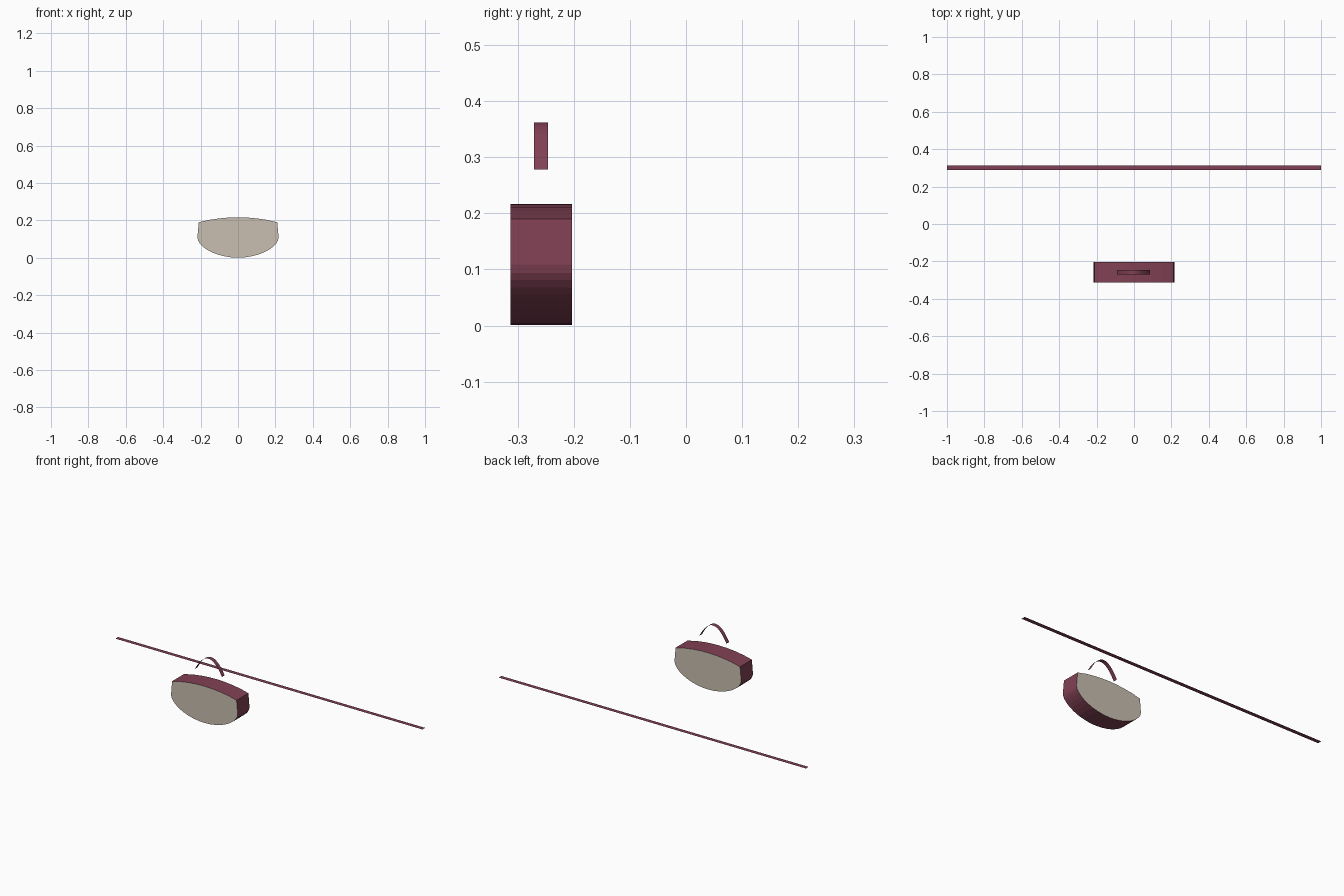
import bpy

if "Cube" in bpy.data.objects:
    bpy.data.objects.remove(bpy.data.objects["Cube"])


def material(name, rgb):
    m = bpy.data.materials.new(name)
    m.diffuse_color = (*rgb, 1)
    m.use_nodes = True
    m.node_tree.nodes["Principled BSDF"].inputs["Base Color"].default_value = m.diffuse_color
    return m


maroon = material("maroon_leather", (0.22, 0.052, 0.088))
beige = material("beige_fabric", (0.58, 0.52, 0.44))


def add_mesh(name, verts, faces, mat):
    me = bpy.data.meshes.new(name)
    me.from_pydata(verts, [], faces)
    me.materials.append(mat)
    ob = bpy.data.objects.new(name, me)
    bpy.context.collection.objects.link(ob)
    return ob


def ribbon(name, path, y0, y1, mat, closed=False):
    """Sweep an xz path across y as a single-sheet band."""
    n = len(path)
    verts = [(x, y, z) for x, z in path for y in (y0, y1)]
    faces = []
    for i in range(n if closed else n - 1):
        a, b = 2 * i, 2 * ((i + 1) % n)
        faces.append((a, a + 1, b + 1, b))
    return add_mesh(name, verts, faces, mat)


# Right half of the bag outline, top centre down to bottom centre
half = [(0, .217), (.05, .2155), (.1, .211), (.155, .203), (.21, .19),
        (.217, .109), (.214, .094), (.207, .081), (.196, .068), (.183, .056),
        (.165, .043), (.14, .03), (.11, .018), (.075, .009), (.038, .003),
        (0, .001)]
left = [(-x, z) for x, z in half[-2:0:-1]]
outline = half + left
front_y, back_y = -0.313, -0.203

# Gusset around the bag
ribbon("bag_gusset", outline, front_y, back_y, maroon, closed=True)

# Front and back panels, each in two halves with a centre seam
n, h = len(outline), len(half)
for name, y, flip in (("front_panel", front_y, True), ("back_panel", back_y, False)):
    faces = [list(range(h)), list(range(h - 1, n)) + [0]]
    if flip:
        faces = [f[::-1] for f in faces]
    # outline runs clockwise seen from the front, so reverse to suit each side
    faces = [f[::-1] for f in faces] if flip else faces
    ob = add_mesh(name, [(x, y, z) for x, z in outline], faces, beige)
    if (ob.data.polygons[0].normal.y < 0) != flip:
        ob.data.flip_normals()

# Arched top handle
steps = 20
arch = []
for i in range(steps + 1):
    t = 2 * i / steps - 1
    arch.append((-.003 + .088 * t, .362 - .084 * t * t))
handle = ribbon("top_handle", arch, -.271, -.246, maroon)
handle.data.flip_normals() if handle.data.polygons[steps // 2].normal.z < 0 else None

# Long shoulder strap laid flat behind the bag
strap = ribbon("shoulder_strap", [(-1, 0), (1, 0)], .288, .313, maroon)
strap.data.flip_normals() if strap.data.polygons[0].normal.z < 0 else None
